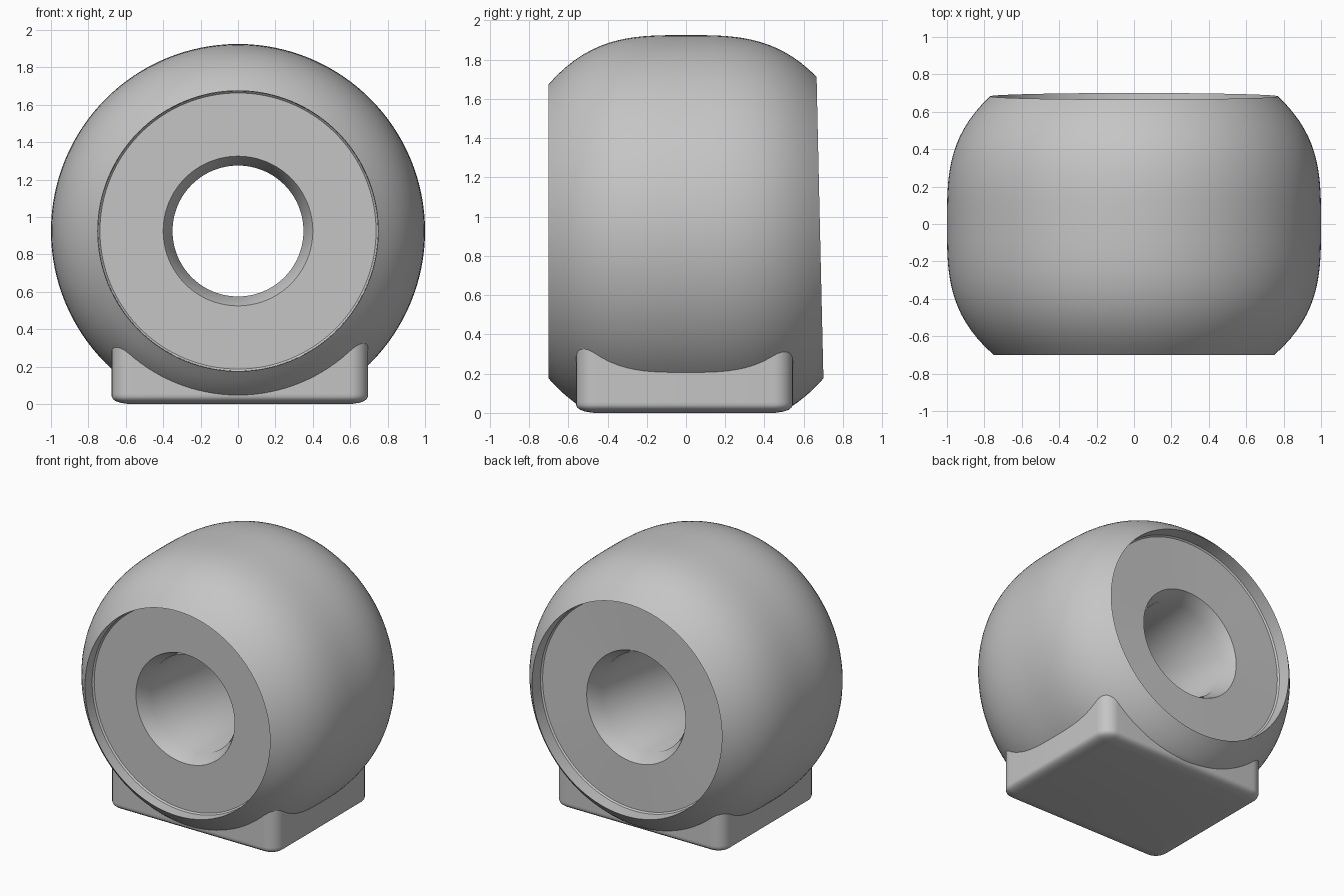
import bpy, bmesh
from math import sin, cos, pi

old = bpy.data.objects.get("Cube")
if old:
    bpy.data.objects.remove(old)

grey = bpy.data.materials.new("plain grey")
grey.use_nodes = True
color = (0.56, 0.56, 0.56, 1)
grey.diffuse_color = color
grey.node_tree.nodes["Principled BSDF"].inputs["Base Color"].default_value = color

CENTRE_Z = 0.925
SEGMENTS = 128


def make_object(name, rings, close_loop):
    """Skin a list of closed rings; cap both ends unless the rings form a loop."""
    bm = bmesh.new()
    loops = [[bm.verts.new(p) for p in ring] for ring in rings]
    pairs = list(zip(loops, loops[1:]))
    if close_loop:
        pairs.append((loops[-1], loops[0]))
    else:
        bm.faces.new(loops[0])
        bm.faces.new(loops[-1])
    for a, b in pairs:
        for i in range(len(a)):
            j = (i + 1) % len(a)
            bm.faces.new((a[i], a[j], b[j], b[i]))
    bmesh.ops.recalc_face_normals(bm, faces=bm.faces)
    mesh = bpy.data.meshes.new(name)
    bm.to_mesh(mesh)
    bm.free()
    mesh.materials.append(grey)
    obj = bpy.data.objects.new(name, mesh)
    bpy.context.collection.objects.link(obj)
    bpy.ops.object.select_all(action="DESELECT")
    obj.select_set(True)
    bpy.context.view_layer.objects.active = obj
    bpy.ops.object.shade_smooth_by_angle(angle=0.6)
    return obj


# Rounded body with recessed ends and a through hole; the back end leans slightly
def outer_radius(y):
    return 1 - 0.25 * (abs(y) / 0.7) ** 3.2


def end_distance(side, angle):
    return 0.7 if side < 0 else 0.683 - 0.0233 * 0.75 * sin(angle)


def half_profile(side, angle):
    end = end_distance(side, angle)
    floor = end - (0.09 if side < 0 else 0.105)
    points = [(end * k / 16, outer_radius(end * k / 16)) for k in range(1, 17)]
    rim = outer_radius(end)
    # straight recess wall, small chamfer, flat floor
    points += [(floor + 0.01, rim - 0.002), (floor, rim - 0.012)]
    # hole mouth narrowing to the bore
    points += [(floor, 0.4), (floor - 0.1, 0.35)]
    return [(side * y, r) for y, r in points]


def body_profile(angle):
    return half_profile(1, angle) + half_profile(-1, angle)[::-1] + [(0, 1)]


# The underside is flattened where it sits inside the foot
profiles = []
for i in range(SEGMENTS):
    a = 2 * pi * i / SEGMENTS
    profiles.append([(r * cos(a), y, max(CENTRE_Z + r * sin(a), 0.02))
                     for y, r in body_profile(a)])
make_object("round_body", profiles, True)


# Foot: rounded block with softened bottom edge
def rounded_rectangle(inset, z, radius=0.1, steps=8):
    hx, hy = 0.685 - inset, 0.552 - inset
    r = max(radius - inset, 0.03)
    ring = []
    for corner, (sx, sy) in enumerate(((1, 1), (-1, 1), (-1, -1), (1, -1))):
        for k in range(steps + 1):
            a = (corner + k / steps) * pi / 2
            ring.append((0.01 + sx * (hx - r) + r * cos(a),
                         -0.008 + sy * (hy - r) + r * sin(a), z))
    return ring


foot_levels = [(0, 0.4), (0, 0.055), (0, 0.04), (0.006, 0.027),
               (0.02, 0.016), (0.045, 0.007), (0.09, 0)]
make_object("foot_block", [rounded_rectangle(i, z) for i, z in foot_levels], False)
